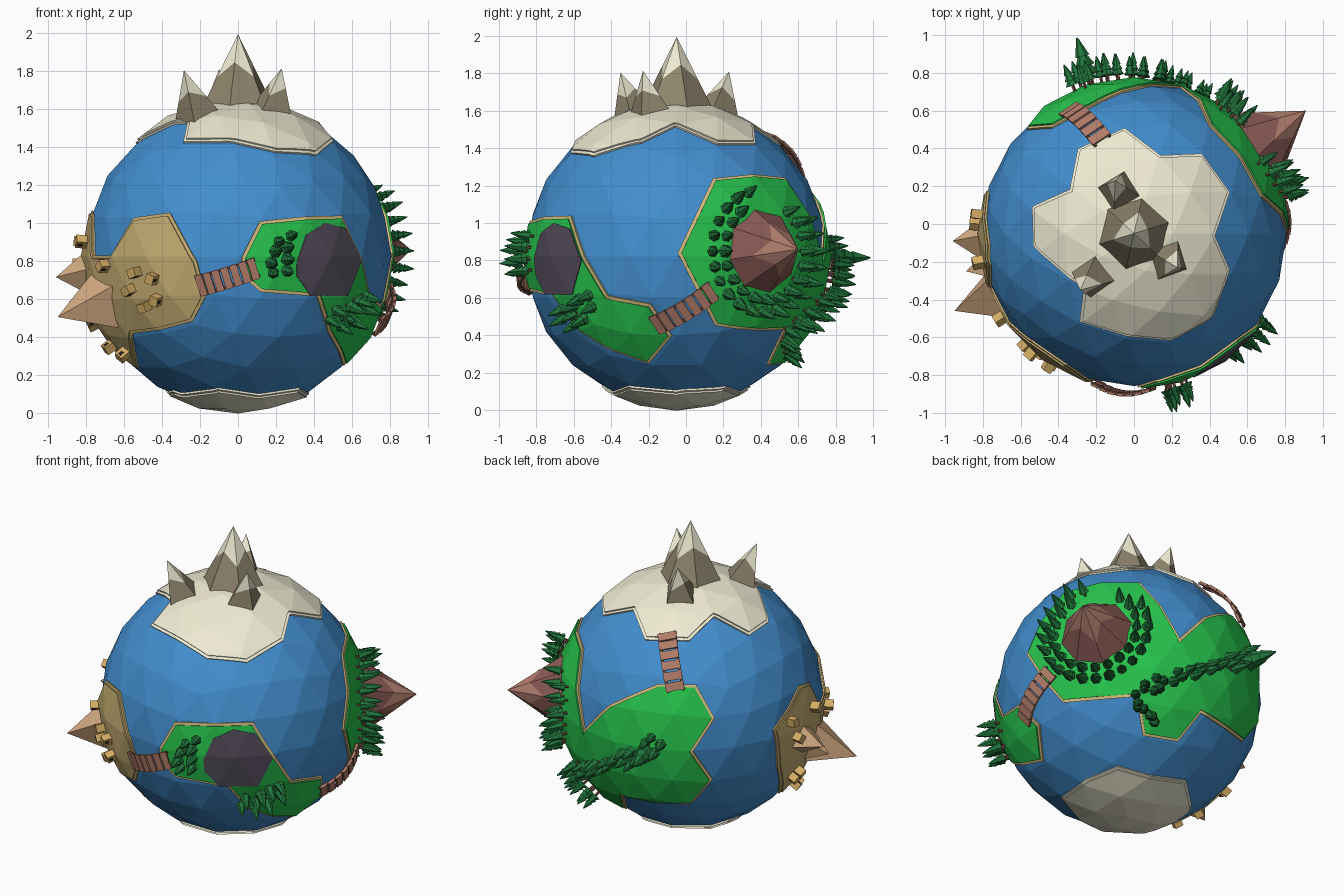
import bpy, bmesh, math, random
from math import sin, cos, radians, pi, sqrt
from mathutils import Vector, Matrix

if "Cube" in bpy.data.objects:
    bpy.data.objects.remove(bpy.data.objects["Cube"])

random.seed(4)
CENTRE = Vector((0, -0.05, 0.825))
SEA, LAND = 0.808, 0.828


def mat(name, *rgb):
    m = bpy.data.materials.new(name)
    m.diffuse_color = (*rgb, 1)
    m.use_nodes = True
    m.node_tree.nodes["Principled BSDF"].inputs["Base Color"].default_value = m.diffuse_color
    return m


WATER = mat("water", .055, .27, .62)
GRASS = mat("grass", .02, .56, .075)
SHORE = mat("shore", .68, .52, .22)
SAND = mat("sand", .56, .42, .17)
SNOW = mat("snow", .85, .82, .64)
ROCK = mat("rock", .27, .23, .15)
LEAF = mat("leaf", .015, .18, .045)
WOOD = mat("wood", .44, .2, .14)
DARK = mat("dark_wood", .16, .075, .05)
CLAY = mat("clay", .25, .1, .09)
CLAY_TOP = mat("clay_top", .42, .2, .15)
LAKE = mat("lake", .085, .07, .1)
STONE = mat("pyramid_stone", .68, .42, .23)
HOUSE = mat("house_wall", .66, .42, .13)
BLACK = mat("doorway", .02, .015, .01)


def finish(bm, name, *mats):
    me = bpy.data.meshes.new(name)
    bm.to_mesh(me)
    bm.free()
    for m in mats:
        me.materials.append(m)
    ob = bpy.data.objects.new(name, me)
    ob.location = CENTRE
    bpy.context.collection.objects.link(ob)
    return ob


# Directions on the globe, picked as seen from a given side
def look(az, el, u, v):
    a, e = radians(az), radians(el)
    w = sqrt(max(0, .672 - u * u - v * v))
    side = Vector((-sin(a), cos(a), 0))
    up = Vector((-sin(e) * cos(a), -sin(e) * sin(a), cos(e)))
    out = Vector((cos(e) * cos(a), cos(e) * sin(a), sin(e)))
    return (side * u + up * v + out * w).normalized()


def F(x, z): return look(-90, 0, x, z - .825)
def R(y, z): return look(0, 0, y + .05, z - .825)
def L(y, z): return look(180, 0, -y - .05, z - .825)
def T(x, y): return look(-90, 90, x, y + .05)
def BL(u, v): return look(126, 25, u, v)
def BR(u, v): return look(46, -31, u, v)


def frame(d, r, spin=0.0):
    q = Vector(d).normalized().to_track_quat('Z', 'Y').to_matrix().to_4x4()
    return Matrix.Translation(Vector(d).normalized() * r) @ q @ Matrix.Rotation(spin, 4, 'Z')


def ball(r):
    bm = bmesh.new()
    bmesh.ops.create_icosphere(bm, subdivisions=3, radius=r)
    return bm


# Raised piece of the faceted globe inside a star-shaped outline
def patch(out, c, outline, r, mi):
    part = bmesh.new()
    for a, b in zip(outline, outline[1:] + outline[:1]):
        w = ball(r)
        for p, q, o in ((c, a, b), (a, b, c), (b, c, a)):
            n = p.cross(q).normalized()
            n = n if n.dot(o) > 0 else -n
            bmesh.ops.bisect_plane(w, geom=w.verts[:] + w.edges[:] + w.faces[:], dist=1e-6,
                                   plane_co=(0, 0, 0), plane_no=n, clear_inner=True)
        for f in w.faces:
            part.faces.new([part.verts.new(v.co) for v in f.verts])
        w.free()
    bmesh.ops.remove_doubles(part, verts=part.verts, dist=.001)
    bmesh.ops.dissolve_limit(part, angle_limit=.02, verts=part.verts, edges=part.edges)
    rim = [e for e in part.edges if e.is_boundary]
    new = bmesh.ops.extrude_edge_only(part, edges=rim)["geom"]
    for v in new:
        if isinstance(v, bmesh.types.BMVert):
            v.co *= .95
    for f in part.faces:
        f.material_index = mi
    me = bpy.data.meshes.new("tmp")
    part.to_mesh(me)
    part.free()
    out.from_mesh(me)
    bpy.data.meshes.remove(me)


def inset(c, pts, t):
    n = len(pts)
    s = sum(pts[i - 1].cross(pts[i]).dot(c) for i in range(n))
    nor = [pts[i - 1].cross(pts[i]).normalized() * (1 if s > 0 else -1) for i in range(n)]
    return [(pts[i] + (nor[i] + nor[(i + 1) % n]) * t / max(.5, 1 + nor[i].dot(nor[(i + 1) % n]))).normalized()
            for i in range(n)]


def island(name, c, pts, top, edge):
    bm = bmesh.new()
    patch(bm, c, pts, LAND - .009, 0)
    patch(bm, c, inset(c, pts, .022), LAND, 1)
    finish(bm, name, edge, top)


finish(ball(SEA), "ocean", WATER)
island("north_snow", Vector((0, 0, 1)), [T(*p) for p in (
    (-.30, .40), (-.05, .51), (.14, .365), (.36, .375), (.51, .17), (.43, -.06), (.51, -.24), (.42, -.5),
    (.2, -.62), (-.29, -.52), (-.27, -.34), (-.54, -.12), (-.54, .095), (-.34, .185))], SNOW, SNOW)
island("south_snow", Vector((0, 0, -1)), [
    Vector((r * cos(radians(a)), r * sin(radians(a)), -.71)).normalized() for a, r in (
        (5, .37), (40, .41), (75, .35), (108, .42), (160, .41), (205, .38), (255, .42), (322, .42))], SNOW, SNOW)
island("desert", F(-.73, .6), [
    F(-.55, 1.03), F(-.36, 1.055), F(-.22, .8), F(-.17, .615), F(-.24, .48), F(-.56, .415), F(-.53, .23),
    L(-.07, .32), L(.12, .6), L(.18, .88), L(-.11, 1.07), F(-.77, 1.05), F(-.765, .83), F(-.66, .83)], SAND, SAND)
island("front_island", look(-42, -12, 0, 0), [
    F(.02, .82), F(.115, 1.01), F(.55, 1.04), R(-.58, .9), R(-.42, .61), R(-.19, .565), R(-.075, .395),
    R(-.2, .245), F(.48, .42), F(.42, .615), F(.12, .635), F(.02, .72)], GRASS, SHORE)
island("back_island", look(63, -15, 0, 0), [
    R(.53, 1.245), R(.145, 1.24), R(-.045, .84), R(.155, .45), R(.53, .43), R(.44, .24), BR(.335, -.26),
    BR(.48, -.09), BL(0, -.665), BL(.12, -.52), BL(0, -.35), BL(.134, -.146), BL(.02, .06), BL(-.21, .067),
    BL(-.51, -.06), BL(-.66, -.21)], GRASS, SHORE)
bm = bmesh.new()
patch(bm, F(.46, .8), [F(*p) for p in ((.31, .8), (.36, .94), (.46, 1.0), (.57, .97), (.645, .8),
                                       (.57, .62), (.38, .62), (.31, .72))], LAND + .006, 0)
finish(bm, "lake", LAKE)


# Pointed peak with a jagged coloured cap
def peak(name, tip, rad, sides, spin, body, cap, jag=(.42, .62)):
    tip = Vector(tip)
    h = tip.length - .78
    m = frame(tip, .78, spin)
    bm = bmesh.new()
    ring = lambda k: [Vector((rad * cos(2 * pi * i / sides), rad * sin(2 * pi * i / sides), 0)) for i in range(k)]
    base = [bm.verts.new(m @ p) for p in ring(sides)]
    mid = [bm.verts.new(m @ p.lerp(Vector((0, 0, h)), jag[i % 2])) for i, p in enumerate(ring(sides))]
    top = bm.verts.new(m @ Vector((0, 0, h)))
    for i in range(sides):
        j = (i + 1) % sides
        bm.faces.new((base[i], base[j], mid[j], mid[i]))
        bm.faces.new((mid[i], mid[j], top)).material_index = 1
    finish(bm, name, body, cap)


peak("main_peak", (0, 0, 1.17), .2, 6, .3, ROCK, SNOW)
peak("left_peak", (-.285, -.3, .98), .13, 4, .6, ROCK, SNOW)
peak("right_peak", (.23, -.18, .99), .13, 4, .2, ROCK, SNOW)
peak("rear_peak", (-.1, .28, .985), .13, 4, 1, ROCK, SNOW)
peak("volcano", (.91, .65, .035), .23, 8, .2, CLAY, CLAY_TOP, (.35, .6))
peak("large_pyramid", (-.95, -.41, -.32), .18, 4, .5, STONE, STONE)
peak("medium_pyramid", (-.96, -.04, -.11), .13, 4, .2, STONE, STONE)
peak("small_pyramid", (-.89, -.2, -.24), .11, 4, .9, STONE, STONE)


def block(bm, m, size, mi):
    v = bmesh.ops.create_cube(bm, size=1, matrix=m @ Matrix.Diagonal((*size, 1)))["verts"]
    for f in {f for x in v for f in x.link_faces}:
        f.material_index = mi


# Desert houses with dark doorways
bm = bmesh.new()
for d in [F(*p) for p in ((-.69, .775), (-.53, .74), (-.44, .71), (-.56, .65), (-.48, .565), (-.42, .6),
                          (-.66, .36), (-.59, .32), (-.76, .47))] + [L(-.2, .9), L(.05, .9), L(0, .78), L(-.1, .5)]:
    m = frame(d, LAND + .015, random.uniform(0, 3))
    block(bm, m, (.052, .048, .06), 0)
    block(bm, m @ Matrix.Translation((0, -.024, .008)), (.018, .004, .026), 1)
finish(bm, "houses", HOUSE, BLACK)


# Pine trees: trunk and three stacked cones
def cone(bm, m, r1, r2, z0, z1, n, mi):
    v = bmesh.ops.create_cone(bm, cap_ends=True, segments=n, radius1=r1, radius2=r2, depth=z1 - z0,
                              matrix=m @ Matrix.Translation((0, 0, (z0 + z1) / 2)))["verts"]
    for f in {f for x in v for f in x.link_faces}:
        f.material_index = mi


def forest(name, spots):
    bm = bmesh.new()
    for d, s in spots:
        m = frame(d, LAND - .012, random.uniform(0, 3)) @ Matrix.Scale(s, 4)
        cone(bm, m, .009, .009, 0, .05, 5, 1)
        for r, z0, z1 in ((.036, .035, .085), (.03, .062, .115), (.022, .092, .15)):
            cone(bm, m, r, r * .12, z0, z1, 6, 0)
    finish(bm, name, LEAF, DARK)


def size(): return random.uniform(.85, 1.05)


def row(a, b, n, spread):
    return [(a.lerp(b, i / (n - 1)) + Vector([random.uniform(-spread, spread) for _ in "xyz"]), size())
            for i in range(n)]


forest("lakeside_trees", [(F(*p), size()) for p in (
    (.21, .90), (.27, .93), (.19, .85), (.25, .87), (.17, .79), (.25, .81), (.18, .74), (.25, .75))])
forest("shore_trees", [(F(*p), size()) for p in (
    (.47, .5), (.5, .55), (.54, .52), (.57, .57), (.61, .6), (.65, .62), (.52, .47), (.58, .5), (.64, .56))])
volcano = frame((.91, .65, .035), 0)
ring = []
for rad, n in ((.32, 20), (.41, 24)):
    for i in range(n):
        d = volcano @ Vector((rad * cos(2 * pi * i / n), rad * sin(2 * pi * i / n), 1))
        if d.z < .3 or abs(d.x / d.y - 1.25) > .5:
            ring.append((d, size()))
forest("volcano_trees", ring)
forest("ridge_trees", row(BR(.1, .05), BL(-.2, -.3), 16, .025) + row(BR(.14, .1), BL(-.24, -.27), 12, .025)
       + row(BR(.09, .0), BR(.2, -.14), 6, .03) + [(Vector((-.28, .96, -.01)), 1.75)])


# Arched plank bridges
def bridge(name, a, b, n=7, width=.115):
    bm = bmesh.new()
    across = a.cross(b).normalized()
    step = (b - a).length * .83 / n
    for i in range(n):
        t = (i + .5) / n
        d = a.lerp(b, t).normalized()
        along = across.cross(d)
        m = Matrix((along, across, d)).transposed().to_4x4()
        slope = Matrix.Rotation(-cos(pi * t) * .15, 4, 'Y')
        m = Matrix.Translation(d * (LAND + .004 + .028 * sin(pi * t))) @ m @ slope
        block(bm, m, (step * .86, width, .012), 0)
        for s in (-1, 1):
            block(bm, m @ Matrix.Translation((0, s * width * .4, -.008)), (step * 1.1, .014, .012), 1)
    finish(bm, name, WOOD, DARK)


bridge("front_bridge", F(-.21, .67), F(.1, .765))
bridge("right_bridge", R(-.17, .455), R(.145, .645))
bridge("north_bridge", T(-.345, .6), T(-.165, .435), 6)
